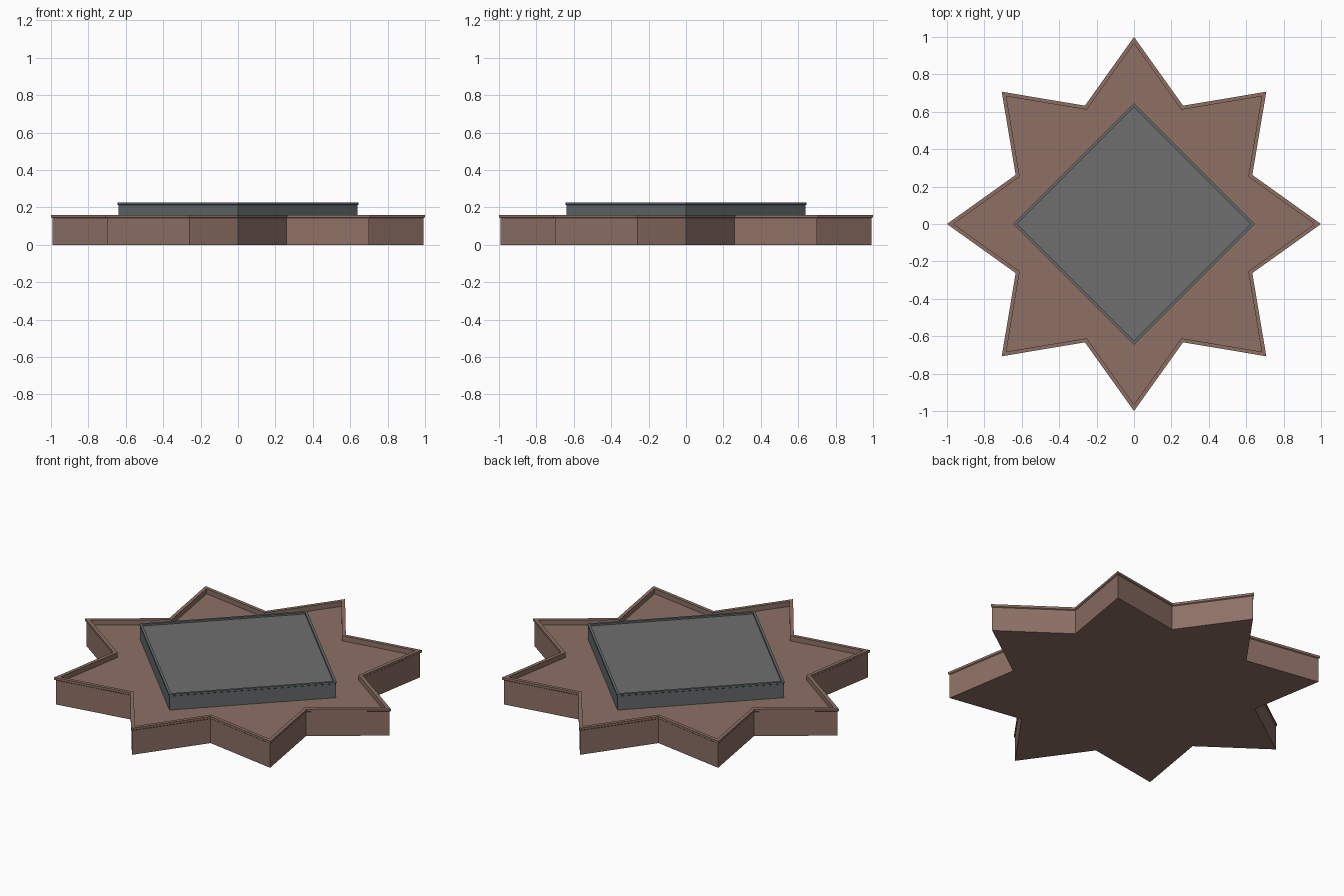
import bpy, bmesh, math

cube = bpy.data.objects.get("Cube")
if cube:
    bpy.data.objects.remove(cube, do_unlink=True)


def linear(c):
    c /= 255
    return c / 12.92 if c <= 0.04045 else ((c + 0.055) / 1.055) ** 2.4


def material(name, rgb):
    mat = bpy.data.materials.new(name)
    mat.use_nodes = True
    colour = [linear(c) for c in rgb] + [1]
    mat.diffuse_color = colour
    mat.node_tree.nodes["Principled BSDF"].inputs["Base Color"].default_value = colour
    return mat


brown = material("warm brown", (141, 112, 101))
slate = material("slate grey", (99, 106, 106))
grey = material("plain grey", (111, 111, 111))


def outline(tip, valley, count, inset):
    """Star outline moved inward by an even distance; valley=None gives a polygon."""
    half = math.pi / count
    if valley is None:
        corners = [(tip - inset / math.cos(half), 0)]
        step = 2 * half
    else:
        vx, vy = valley * math.cos(half), valley * math.sin(half)
        a = math.atan2(vy, tip - vx)
        corners = [(tip - inset / math.sin(a), 0),
                   (valley - inset / math.cos(math.pi / 2 - a - half), half)]
        step = 2 * half
    return [(r * math.cos(t + k * step), r * math.sin(t + k * step))
            for k in range(count) for r, t in corners]


def tray(name, tip, valley, count, profile, mats):
    """Loft the outline through (inset, height) steps and cap both ends."""
    bm = bmesh.new()
    rings = [[bm.verts.new((x, y, z)) for x, y in outline(tip, valley, count, d)]
             for d, z in profile]
    bm.faces.new(rings[0][::-1])
    for low, high in zip(rings, rings[1:]):
        for i in range(len(low)):
            j = (i + 1) % len(low)
            bm.faces.new((low[i], low[j], high[j], high[i]))
    floor = bm.faces.new(rings[-1])
    floor.material_index = len(mats) - 1
    bmesh.ops.recalc_face_normals(bm, faces=bm.faces)
    mesh = bpy.data.meshes.new(name)
    bm.to_mesh(mesh)
    bm.free()
    for mat in mats:
        mesh.materials.append(mat)
    obj = bpy.data.objects.new(name, mesh)
    bpy.context.collection.objects.link(obj)
    return obj


# Eight-pointed base with a lipped rim around a sunken floor
FLOOR = 0.13
tray("star_base", 1.0, 0.685, 8,
     [(0.005, 0), (0.005, 0.143), (0, 0.147), (0, 0.16), (0.02, 0.16), (0.02, FLOOR)],
     [brown])

# Diamond platform with its own thin rim and grey panel
tray("diamond_platform", 0.645, None, 4,
     [(0.004, FLOOR), (0.004, 0.212), (0, 0.215), (0, 0.225), (0.014, 0.225), (0.014, 0.215)],
     [slate, grey])
